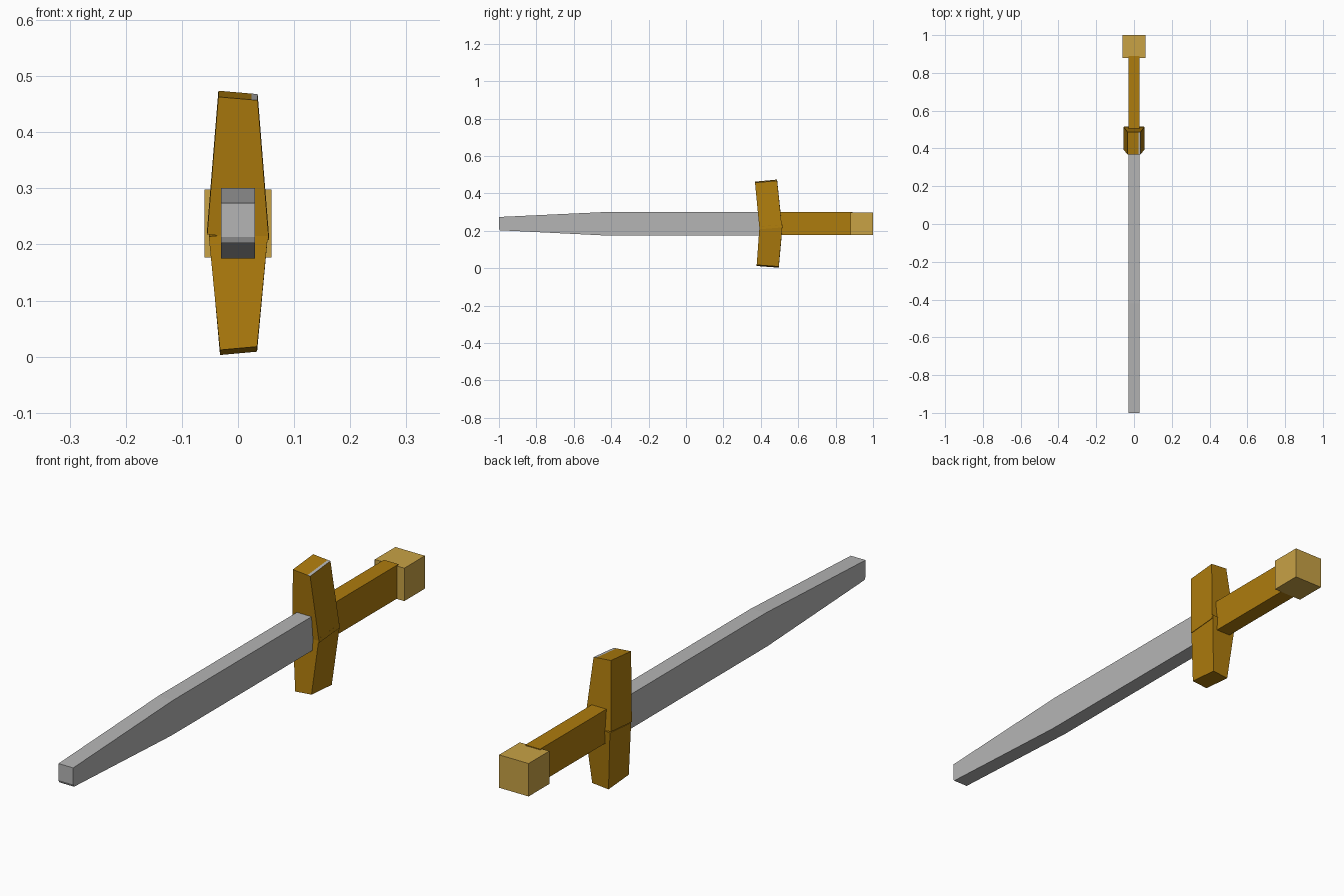
import bpy
import bmesh

cube = bpy.data.objects.get("Cube")
if cube:
    bpy.data.objects.remove(cube, do_unlink=True)


def material(name, colour):
    mat = bpy.data.materials.new(name)
    mat.use_nodes = True
    mat.diffuse_color = (*colour, 1)
    mat.node_tree.nodes["Principled BSDF"].inputs["Base Color"].default_value = (*colour, 1)
    return mat


steel = material("steel_grey", (0.46, 0.46, 0.46))
bronze = material("dark_gold", (0.42, 0.20, 0.004))
gold = material("light_gold", (0.58, 0.36, 0.06))


def prism(name, profile, mat, half_widths, tilt=0.0, shift=0.0):
    """Side outline of (y, z) points spread along x; tilt slopes z across x."""
    bm = bmesh.new()
    sides = []
    for s in (-1, 1):
        sides.append([bm.verts.new((s * w + shift, y, z + tilt * s * w))
                      for (y, z), w in zip(profile, half_widths)])
    left, right = sides
    bm.faces.new(left)
    bm.faces.new(right[::-1])
    n = len(profile)
    for i in range(n):
        j = (i + 1) % n
        bm.faces.new((left[i], right[i], right[j], left[j]))
    bmesh.ops.recalc_face_normals(bm, faces=bm.faces)
    mesh = bpy.data.meshes.new(name)
    bm.to_mesh(mesh)
    bm.free()
    mesh.materials.append(mat)
    obj = bpy.data.objects.new(name, mesh)
    bpy.context.collection.objects.link(obj)
    return obj


def block(name, y0, y1, z0, z1, half_width, mat):
    return prism(name, [(y0, z0), (y1, z0), (y1, z1), (y0, z1)], mat, [half_width] * 4)


# Blade: straight bar tapering to a blunt tip
blade = [(0.48, 0.175), (0.48, 0.301), (-0.42, 0.301), (-1.0, 0.274),
         (-1.0, 0.213), (-0.995, 0.203), (-0.43, 0.175)]
prism("blade", blade, steel, [0.03] * len(blade))

# Grip and pommel
block("grip", 0.45, 0.89, 0.178, 0.301, 0.03, bronze)
block("pommel", 0.88, 1.0, 0.177, 0.298, 0.06, gold)

# Crossguard: two slightly skewed tapered halves
upper = prism("guard_upper",
              [(0.393, 0.213), (0.513, 0.223), (0.487, 0.471), (0.369, 0.460)],
              bronze, [0.055, 0.055, 0.035, 0.035], tilt=-0.086)
prism("guard_lower",
      [(0.378, 0.015), (0.496, 0.006), (0.516, 0.228), (0.393, 0.219)],
      bronze, [0.033, 0.033, 0.053, 0.053], tilt=0.09, shift=0.001)

# Grey strip along one edge of the guard's upper end
upper.data.materials.append(steel)
bm = bmesh.new()
bm.from_mesh(upper.data)
top = max(bm.faces, key=lambda f: f.calc_center_median().z)
bmesh.ops.bisect_plane(bm, geom=[top, *top.edges, *top.verts],
                       plane_co=(0.024, 0, 0), plane_no=(1, 0, 0))
bm.normal_update()
for f in bm.faces:
    centre = f.calc_center_median()
    if f.normal.z > 0.9 and centre.x > 0.024 and centre.z > 0.4:
        f.material_index = 1
bm.to_mesh(upper.data)
bm.free()
